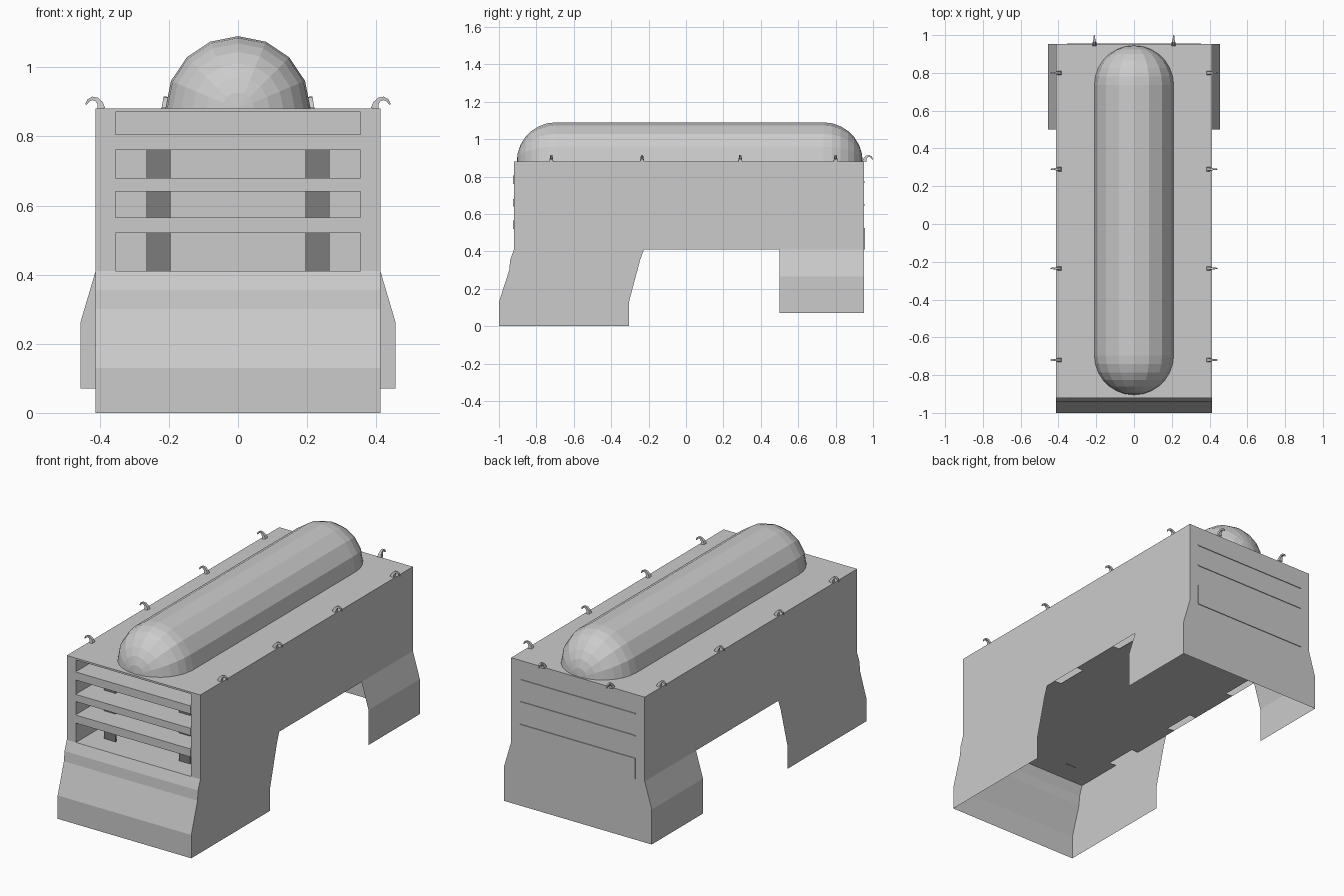
import bpy, bmesh, math
from mathutils import Vector

if "Cube" in bpy.data.objects:
    bpy.data.objects.remove(bpy.data.objects["Cube"])


def material(name, v):
    m = bpy.data.materials.new(name)
    m.diffuse_color = (v, v, v, 1)
    m.use_nodes = True
    m.node_tree.nodes["Principled BSDF"].inputs["Base Color"].default_value = m.diffuse_color
    return m


GREY = material("light grey", 0.6)
DARK = material("dark grey", 0.2)


def finish(name, bm, mat=GREY):
    bmesh.ops.remove_doubles(bm, verts=bm.verts, dist=0.0005)
    me = bpy.data.meshes.new(name)
    bm.to_mesh(me)
    bm.free()
    me.materials.append(mat)
    ob = bpy.data.objects.new(name, me)
    bpy.context.collection.objects.link(ob)
    return ob


def poly(bm, pts):
    bm.faces.new([bm.verts.new(p) for p in pts])


def box(bm, x0, x1, y0, y1, z0, z1):
    r = bmesh.ops.create_cube(bm, size=1)
    for v in r["verts"]:
        v.co = ((x0 + x1) / 2 + v.co.x * (x1 - x0), (y0 + y1) / 2 + v.co.y * (y1 - y0),
                (z0 + z1) / 2 + v.co.z * (z1 - z0))


W, F, B, TOP, FLOOR = 0.412, -0.92, 0.952, 0.88, 0.41
OX = 0.355                                    # half width of the front opening
# front outline below the floor, as (y, z), and rear edge of the front skirt
front = [(F, FLOOR), (-0.94, 0.355), (-0.945, 0.30), (-1.0, 0.13), (-1.0, 0.0)]
skirt = [(-0.305, 0.0), (-0.305, 0.13), (-0.245, 0.355), (-0.225, FLOOR)]
flare = [(W, FLOOR), (0.455, 0.265), (0.455, 0.07)]     # rear skirt, as (x, z)

# side panels with front skirts
bm = bmesh.new()
for s in (1, -1):
    pts = [(s * W, F, TOP)] + [(s * W, y, z) for y, z in front + skirt]
    pts += [(s * W, 0.5, FLOOR), (s * W, B, FLOOR), (s * W, B, TOP)]
    poly(bm, pts if s > 0 else pts[::-1])
finish("side_panels", bm)

# flared rear skirts
bm = bmesh.new()
for s in (1, -1):
    for (xa, za), (xb, zb) in zip(flare, flare[1:]):
        pts = [(s * xa, 0.5, za), (s * xb, 0.5, zb), (s * xb, B, zb), (s * xa, B, za)]
        poly(bm, pts if s > 0 else pts[::-1])
finish("rear_skirts", bm)

# back panel, following the flare
bm = bmesh.new()
edge = [(W, TOP)] + flare
poly(bm, [(x, B, z) for x, z in edge] + [(-x, B, z) for x, z in edge[::-1]])
finish("back_panel", bm)

# folded front apron
bm = bmesh.new()
for (ya, za), (yb, zb) in zip(front, front[1:]):
    poly(bm, [(-W, ya, za), (-W, yb, zb), (W, yb, zb), (W, ya, za)])
finish("front_apron", bm)

# frame around the front opening, with inner walls
bm = bmesh.new()
for s in (1, -1):
    pts = [(s * OX, F, FLOOR), (s * W, F, FLOOR), (s * W, F, TOP), (s * OX, F, TOP)]
    poly(bm, pts if s > 0 else pts[::-1])
    pts = [(s * OX, F, FLOOR), (s * OX, F, TOP), (s * OX, B, TOP), (s * OX, B, FLOOR)]
    poly(bm, pts if s > 0 else pts[::-1])
poly(bm, [(-OX, F, 0.87), (OX, F, 0.87), (OX, F, TOP), (-OX, F, TOP)])
finish("front_frame", bm)

# deck
bm = bmesh.new()
poly(bm, [(-W, F, TOP), (W, F, TOP), (W, B, TOP), (-W, B, TOP)])
finish("top_deck", bm)

# floor with narrow slots along both edges
bm = bmesh.new()
poly(bm, [(-0.37, F, FLOOR), (-0.37, B, FLOOR), (0.37, B, FLOOR), (0.37, F, FLOOR)])
cuts = [F]
for c in (-0.55, -0.07, 0.41):
    cuts += [c - 0.09, c + 0.09]
cuts.append(B)
for s in (1, -1):
    for ya, yb in zip(cuts[::2], cuts[1::2]):
        pts = [(s * 0.37, ya, FLOOR), (s * 0.37, yb, FLOOR), (s * W, yb, FLOOR), (s * W, ya, FLOOR)]
        poly(bm, pts if s > 0 else pts[::-1])
finish("floor", bm)

# shelves inside the front opening
bm = bmesh.new()
for z0, z1 in ((0.52, 0.565), (0.64, 0.68), (0.76, 0.805)):
    box(bm, -OX, OX, F - 0.004, B - 0.01, z0, z1)
finish("shelves", bm)

# dark uprights between the shelves
bm = bmesh.new()
for s in (1, -1):
    for z0, z1 in ((FLOOR, 0.52), (0.565, 0.64), (0.68, 0.76)):
        x0, x1 = sorted((s * 0.195, s * 0.265))
        box(bm, x0, x1, -0.80, -0.79, z0, z1)
finish("shelf_uprights", bm, DARK)

# thin strips and hatch on the back panel
bm = bmesh.new()
for z0, z1 in ((FLOOR, 0.525), (0.645, 0.652), (0.768, 0.775)):
    box(bm, -OX, OX, B - 0.002, B + 0.004, z0, z1)
finish("back_strips", bm)

# long half capsule on the deck
bm = bmesh.new()
R, N, M = 0.21, 8, 7
rings = []
for i in range(M + 1):
    a = math.pi / 2 * i / M
    rings.append((-0.695 - R * math.cos(a), R * math.sin(a)))
for i in range(M + 1):
    a = math.pi / 2 * i / M
    rings.append((0.735 + R * math.sin(a), R * math.cos(a)))
for (ya, ra), (yb, rb) in zip(rings, rings[1:]):
    for k in range(N):
        a, b = math.pi * k / N, math.pi * (k + 1) / N
        pts = [(r * math.cos(t), y, TOP + r * math.sin(t))
               for y, r, t in ((ya, ra, a), (yb, rb, a), (yb, rb, b), (ya, ra, b))]
        if ra < 1e-4:
            pts = pts[:3]
        elif rb < 1e-4:
            pts = [pts[0], pts[1], pts[3]]
        poly(bm, pts)
bmesh.ops.remove_doubles(bm, verts=bm.verts, dist=0.0005)
bmesh.ops.recalc_face_normals(bm, faces=bm.faces)
finish("capsule_roof", bm)


# small curled hooks along the deck edge
def hook(bm, x, y, d):
    d = Vector(d)
    side = Vector((-d.y, d.x, 0))
    path = [(0, 0, .011), (.004, .016, .008), (.014, .027, .006), (.026, .03, .005),
            (.038, .024, .004), (.045, .012, .002)]
    prev = None
    for i, (u, h, w) in enumerate(path):
        u2, h2, _ = path[min(i + 1, 5)]
        u1, h1, _ = path[max(i - 1, 0)]
        t = (d * (u2 - u1) + Vector((0, 0, h2 - h1))).normalized()
        n = side.cross(t)
        c = Vector((x, y, TOP)) + d * u + Vector((0, 0, h))
        ring = [bm.verts.new(c + side * w * a + n * w * b)
                for a, b in ((1, 1), (-1, 1), (-1, -1), (1, -1))]
        if prev:
            for k in range(4):
                bm.faces.new((prev[k], prev[(k + 1) % 4], ring[(k + 1) % 4], ring[k]))
        prev = ring
    bm.faces.new(prev)


bm = bmesh.new()
for s in (1, -1):
    for y in (-0.72, -0.235, 0.29, 0.80):
        hook(bm, s * 0.395, y, (s, 0, 0))
    hook(bm, s * 0.21, 0.953, (0, 1, 0))
bmesh.ops.recalc_face_normals(bm, faces=bm.faces)
finish("tie_hooks", bm)
